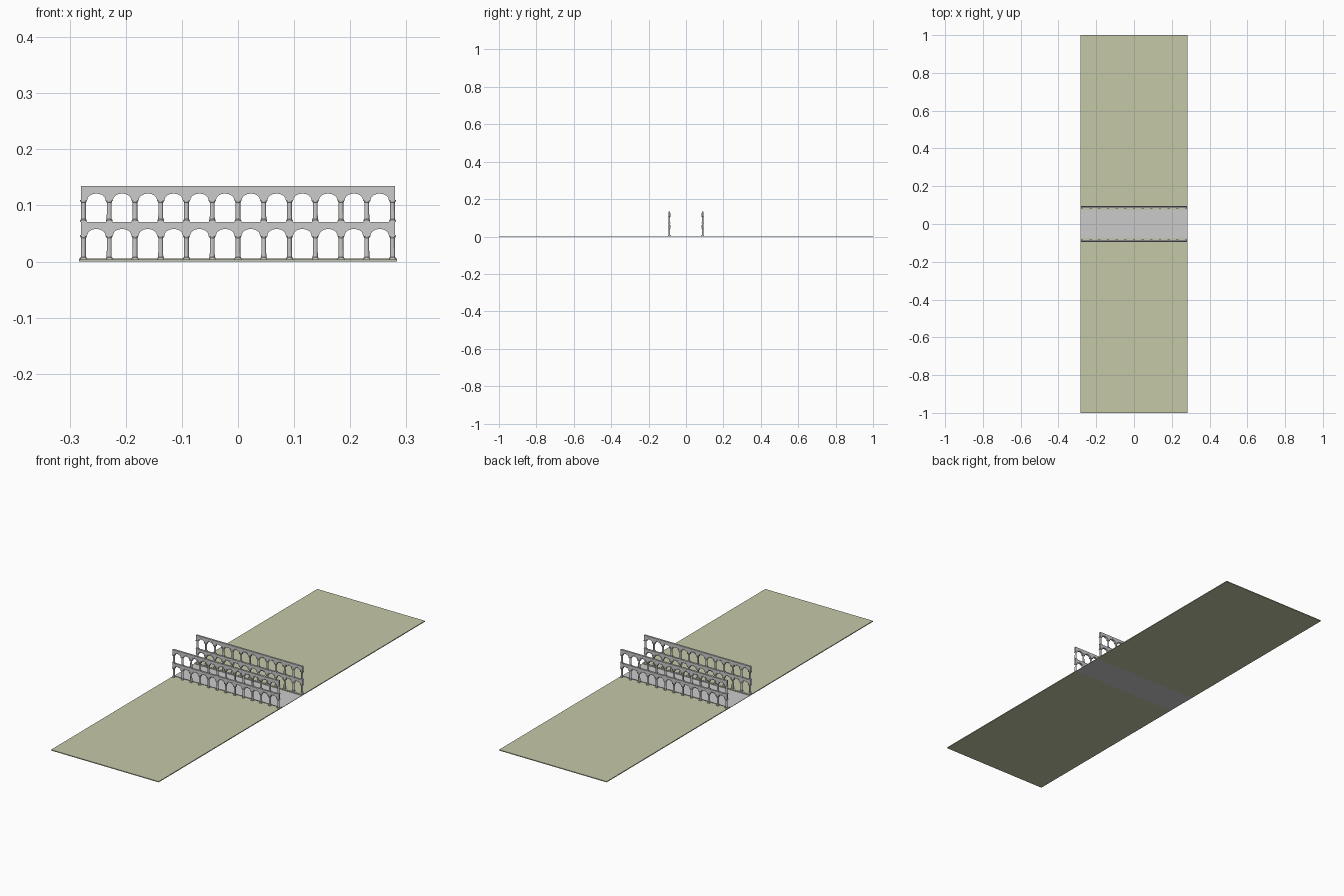
import bpy, bmesh, math
from mathutils import Matrix

if "Cube" in bpy.data.objects:
    bpy.data.objects.remove(bpy.data.objects["Cube"])

BAYS = 12
PITCH = 0.0459
HALF_X = 0.28
ROW_Y = 0.089
THICK = 0.009
HALF_SPAN, RISE = 0.0165, 0.0115

grass = bpy.data.materials.new("grass")
grass.diffuse_color = (0.56, 0.58, 0.39, 1)
grass.use_nodes = True
grass.node_tree.nodes["Principled BSDF"].inputs["Base Color"].default_value = grass.diffuse_color


def finish(bm, name, mat=None):
    bmesh.ops.recalc_face_normals(bm, faces=bm.faces)
    me = bpy.data.meshes.new(name)
    bm.to_mesh(me)
    bm.free()
    ob = bpy.data.objects.new(name, me)
    bpy.context.collection.objects.link(ob)
    if mat:
        me.materials.append(mat)
    return ob


def add_box(bm, x0, x1, y0, y1, z0, z1):
    m = Matrix.Translation(((x0 + x1) / 2, (y0 + y1) / 2, (z0 + z1) / 2))
    m = m @ Matrix.Diagonal((x1 - x0, y1 - y0, z1 - z0, 1))
    bmesh.ops.create_cube(bm, size=1, matrix=m)


def box(name, *dims, mat=None):
    bm = bmesh.new()
    add_box(bm, *dims)
    return finish(bm, name, mat)


def add_column(bm, x, y, z0, z1):
    # square plinth, lathed shaft, square capital
    add_box(bm, x - 0.006, x + 0.006, y - 0.006, y + 0.006, z0, z0 + 0.002)
    add_box(bm, x - 0.0065, x + 0.0065, y - 0.006, y + 0.006, z1 - 0.002, z1)
    profile = [(0.0055, z0 + 0.002), (0.0055, z0 + 0.0035), (0.0045, z0 + 0.0045),
               (0.0042, z1 - 0.005), (0.005, z1 - 0.004), (0.0055, z1 - 0.002)]
    n = 12
    rings = [[bm.verts.new((x + r * math.cos(2 * math.pi * k / n),
                            y + r * math.sin(2 * math.pi * k / n), z))
              for k in range(n)] for r, z in profile]
    for a, b in zip(rings, rings[1:]):
        for k in range(n):
            bm.faces.new((a[k], a[(k + 1) % n], b[(k + 1) % n], b[k]))


def bay_centre(i):
    return (i - (BAYS - 1) / 2) * PITCH


def arch_point(cx, z, t, grow=0):
    return (cx - (HALF_SPAN + grow) * math.cos(t), z + (RISE + grow) * math.sin(t))


def arch_wall(name, y, z_spring, z_top):
    # underside outline, lofted to the flat top and extruded through the wall
    pts = [(-HALF_X, z_spring)]
    for i in range(BAYS):
        pts += [arch_point(bay_centre(i), z_spring, math.pi * k / 14) for k in range(15)]
    pts.append((HALF_X, z_spring))
    bm = bmesh.new()
    y0 = y - THICK / 2
    low = [bm.verts.new((x, y0, z)) for x, z in pts]
    top = [bm.verts.new((x, y0, z_top)) for x, z in pts]
    for k in range(len(pts) - 1):
        bm.faces.new((low[k], low[k + 1], top[k + 1], top[k]))
    res = bmesh.ops.extrude_face_region(bm, geom=bm.faces[:])
    moved = [v for v in res["geom"] if isinstance(v, bmesh.types.BMVert)]
    bmesh.ops.translate(bm, verts=moved, vec=(0, THICK, 0))
    return finish(bm, name)


def arch_stones(name, y, z_spring):
    # wedge stones of alternating length around every arch
    bm = bmesh.new()
    n, d = 11, THICK / 2 + 0.0006
    for i in range(BAYS):
        for k in range(n):
            t0, t1 = math.pi * (k + 0.06) / n, math.pi * (k + 0.94) / n
            out = 0.0035 if k % 2 else 0.0025
            sec = [arch_point(bay_centre(i), z_spring, t, g)
                   for t, g in ((t0, -0.0004), (t1, -0.0004), (t1, out), (t0, out))]
            a = [bm.verts.new((x, y - d, z)) for x, z in sec]
            b = [bm.verts.new((x, y + d, z)) for x, z in sec]
            bm.faces.new(a)
            bm.faces.new(b[::-1])
            for j in range(4):
                bm.faces.new((a[j], b[j], b[(j + 1) % 4], a[(j + 1) % 4]))
    return finish(bm, name)


# road and the two lawns
box("road", -0.283, 0.283, -0.075, 0.075, 0, 0.002)
for s, side in ((-1, "front"), (1, "back")):
    y0, y1 = sorted((s * 0.075, s * 1.0))
    box(side + "_lawn", -0.283, 0.283, y0, y1, 0, 0.004, mat=grass)

    # two-storey arcade on each side of the road
    y = s * ROW_Y
    for level, z0, z1, z2 in (("lower", 0.004, 0.047, 0.071), ("upper", 0.071, 0.110, 0.135)):
        bm = bmesh.new()
        for i in range(BAYS + 1):
            add_column(bm, (i - BAYS / 2) * PITCH, y, z0, z1)
        finish(bm, f"{side}_{level}_columns")
        arch_wall(f"{side}_{level}_arch_wall", y, z1, z2)
        arch_stones(f"{side}_{level}_arch_stones", y, z1)

    # narrow kerb between arcade and road
    y0, y1 = sorted((s * 0.079, s * 0.082))
    box(side + "_kerb", -0.283, 0.283, y0, y1, 0.003, 0.0055)
